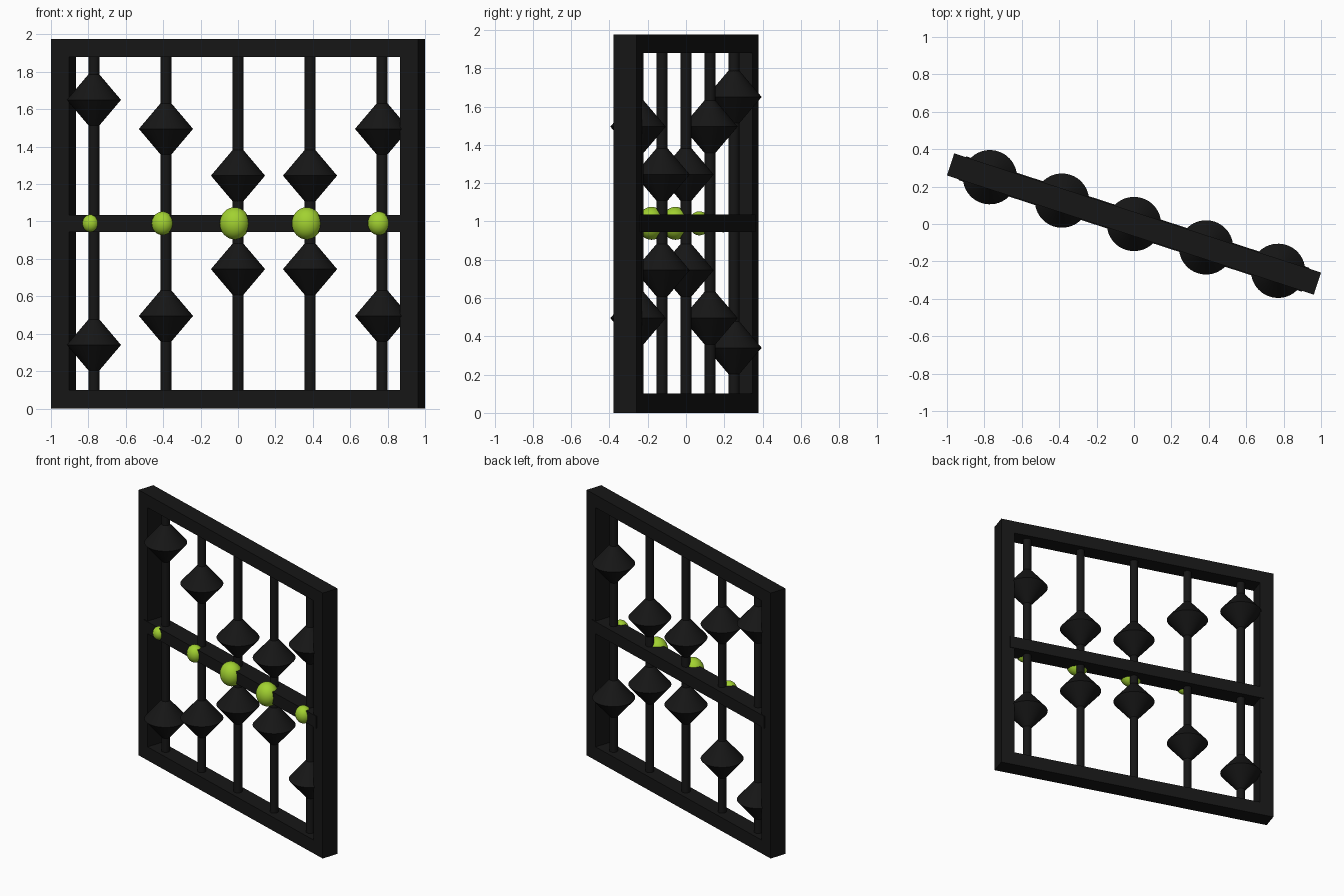
import bpy, math
from mathutils import Matrix

if "Cube" in bpy.data.objects:
    bpy.data.objects.remove(bpy.data.objects["Cube"])

TURN = Matrix.Rotation(math.radians(-18), 4, 'Z')


def material(name, rgb):
    m = bpy.data.materials.new(name)
    m.diffuse_color = (*rgb, 1)
    m.use_nodes = True
    m.node_tree.nodes["Principled BSDF"].inputs["Base Color"].default_value = m.diffuse_color
    return m


BLACK = material("black_paint", (0.008, 0.008, 0.008))
GREEN = material("green_paint", (0.36, 0.64, 0.03))


def finish(name, mat, smooth=False):
    # name, colour and swing the part into the turned pose
    o = bpy.context.object
    o.name = name
    o.data.materials.append(mat)
    if smooth:
        bpy.ops.object.shade_smooth_by_angle(angle=math.radians(40))
    o.matrix_world = TURN @ Matrix.LocRotScale(o.location, o.rotation_euler, o.scale)
    return o


def box(name, x0, x1, depth, z0, z1):
    bpy.ops.mesh.primitive_cube_add(size=1, location=((x0 + x1) / 2, 0, (z0 + z1) / 2))
    bpy.context.object.scale = (x1 - x0, depth, z1 - z0)
    finish(name, BLACK)


def rod(x):
    bpy.ops.mesh.primitive_cylinder_add(vertices=32, radius=0.029, depth=1.81,
                                        location=(x, 0, 0.985))
    finish("rod", BLACK, True)


def bead(x, z):
    # double cone, one ring per profile point
    n = 48
    profile = [(0.022, -0.145), (0.145, 0), (0.022, 0.145)]
    verts = [(r * math.cos(2 * math.pi * i / n), r * math.sin(2 * math.pi * i / n), h)
             for r, h in profile for i in range(n)]
    faces = [(k * n + i, k * n + (i + 1) % n, (k + 1) * n + (i + 1) % n, (k + 1) * n + i)
             for k in range(2) for i in range(n)]
    faces += [tuple(reversed(range(n))), tuple(range(2 * n, 3 * n))]
    me = bpy.data.meshes.new("bead")
    me.from_pydata(verts, [], faces)
    o = bpy.data.objects.new("bead", me)
    bpy.context.collection.objects.link(o)
    bpy.ops.object.select_all(action='DESELECT')
    o.select_set(True)
    bpy.context.view_layer.objects.active = o
    o.location = (x, 0, z)
    finish("bead", BLACK, True)


def marker(x, r):
    bpy.ops.mesh.primitive_uv_sphere_add(segments=32, ring_count=16, radius=r,
                                         location=(x, -0.058, 0.99))
    bpy.context.object.scale = (0.94, 0.86, 1)
    finish("marker_ball", GREEN, True)


# Frame
for s in (-1, 1):
    box("side_post", *sorted((s * 0.931, s * 1.031)), 0.124, 0, 1.975)
box("bottom_rail", -0.931, 0.931, 0.124, 0, 0.1)
box("top_rail", -0.931, 0.931, 0.124, 1.88, 1.975)
box("middle_bar", -0.965, 0.965, 0.134, 0.945, 1.035)

# Columns: position, lower bead height, upper bead height, marker radius
for x, low, high, r in [(-0.81, 0.34, 1.65, 0.047), (-0.405, 0.495, 1.495, 0.063),
                        (0, 0.745, 1.245, 0.086), (0.405, 0.745, 1.245, 0.086),
                        (0.81, 0.495, 1.495, 0.063)]:
    rod(x)
    bead(x, low)
    bead(x, high)
    marker(x, r)
